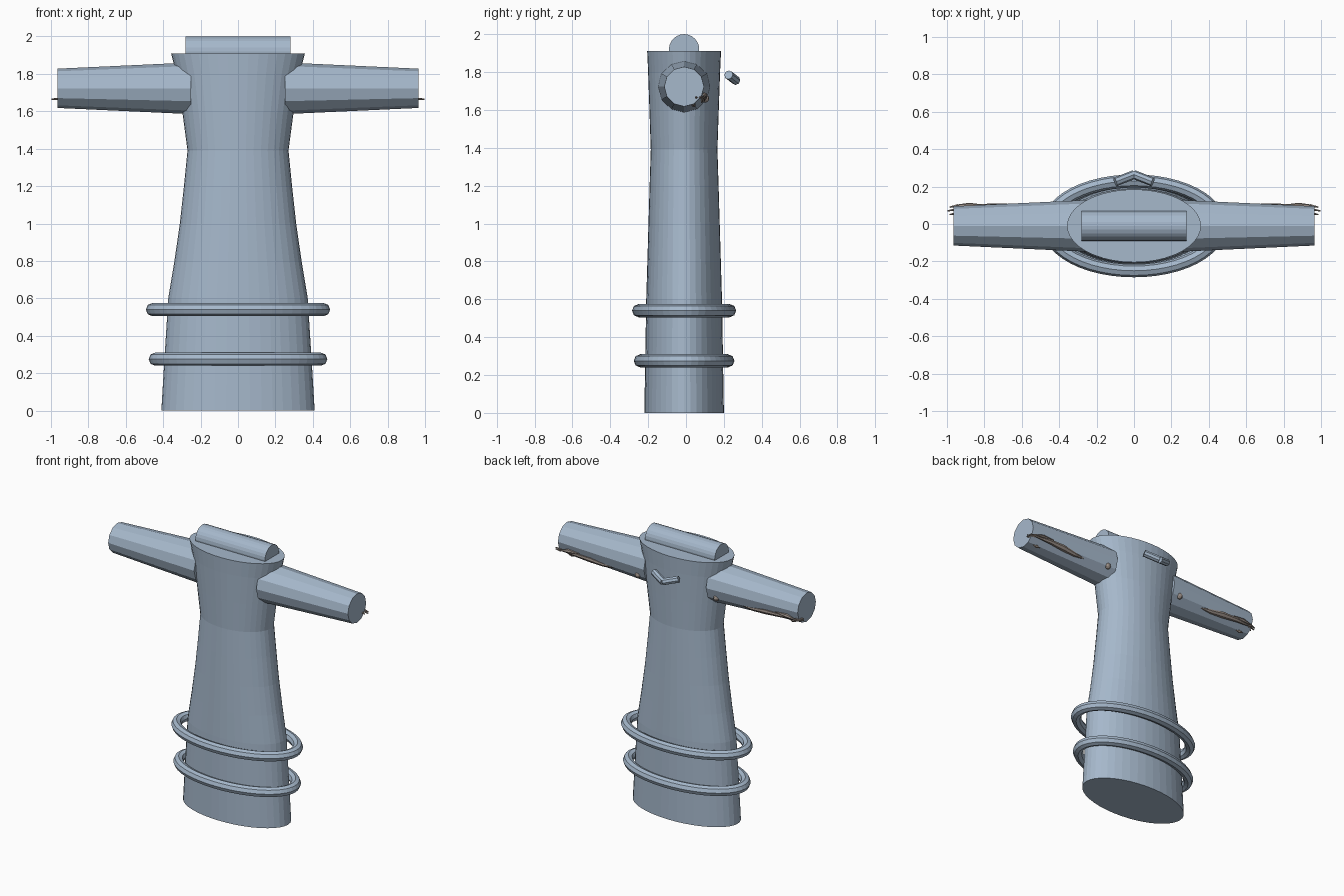
import bpy, bmesh, math
from mathutils import Vector

cube = bpy.data.objects.get("Cube")
if cube:
    bpy.data.objects.remove(cube, do_unlink=True)

CY = -0.01      # depth centre of the body
ARM_Z = 1.723   # height of the arm axis


def material(name, rgb):
    m = bpy.data.materials.new(name)
    m.use_nodes = True
    color = (*rgb, 1.0)
    m.diffuse_color = color
    m.node_tree.nodes["Principled BSDF"].inputs["Base Color"].default_value = color
    return m


BLUE = material("slate_blue", (0.38, 0.48, 0.60))
BROWN = material("warm_grey", (0.32, 0.27, 0.24))


def loft(name, rings, mat, closed=False):
    """Skin a list of equally sized point rings; cap the ends unless closed."""
    bm = bmesh.new()
    loops = [[bm.verts.new(p) for p in ring] for ring in rings]
    n = len(loops[0])
    pairs = list(zip(loops, loops[1:]))
    if closed:
        pairs.append((loops[-1], loops[0]))
    else:
        bm.faces.new(loops[0])
        bm.faces.new(loops[-1])
    for a, b in pairs:
        for i in range(n):
            j = (i + 1) % n
            bm.faces.new((a[i], a[j], b[j], b[i]))
    bmesh.ops.recalc_face_normals(bm, faces=bm.faces)
    mesh = bpy.data.meshes.new(name)
    bm.to_mesh(mesh)
    bm.free()
    mesh.materials.append(mat)
    obj = bpy.data.objects.new(name, mesh)
    bpy.context.collection.objects.link(obj)
    return obj


def circle(center, u, v, n):
    angles = [math.tau * i / n for i in range(n)]
    return [Vector(center) + Vector(u) * math.cos(a) + Vector(v) * math.sin(a) for a in angles]


def rod(name, a, b, ra, rb, n, mat):
    """Tapered straight rod between two points."""
    axis = (Vector(b) - Vector(a)).normalized()
    side = axis.cross(Vector((0, 0, 1))).normalized()
    up = side.cross(axis)
    return loft(name, [circle(a, up * ra, side * ra, n), circle(b, up * rb, side * rb, n)], mat)


def wisp(name, points, width, thick, mat):
    """Thin pointed strand following a few points."""
    rings = []
    for i, p in enumerate(points):
        s = max(0.15, math.sin(math.pi * i / (len(points) - 1)))
        rings.append(circle(p, (0, 0.57 * width * s, 0.82 * width * s),
                            (0, 0.82 * thick * s, -0.57 * thick * s), 6))
    return loft(name, rings, mat)


# Body: oval column, waisted and flared at the top (z, half width, half depth)
profile = [(0, 0.41, 0.21), (0.25, 0.395, 0.206), (0.6, 0.373, 0.2), (0.8, 0.34, 0.194),
           (1.0, 0.311, 0.188), (1.2, 0.289, 0.182), (1.39, 0.27, 0.176),
           (1.6, 0.298, 0.183), (1.8, 0.33, 0.19), (1.91, 0.358, 0.195)]
loft("body", [circle((0, CY, z), (w, 0, 0), (0, d, 0), 40) for z, w, d in profile], BLUE)

# Top bar: cylinder half sunk into the top
rod("top_bar", (-0.28, CY, 1.92), (0.28, CY, 1.92), 0.08, 0.08, 24, BLUE)


# Oval hoops around the lower body
def hoop(name, z, w, d, r):
    rings = []
    for i in range(48):
        a = math.tau * i / 48
        out = Vector((d * math.cos(a), w * math.sin(a), 0)).normalized()
        center = (w * math.cos(a), CY + d * math.sin(a), z)
        rings.append(circle(center, out * r, (0, 0, r), 8))
    loft(name, rings, BLUE, closed=True)


hoop("upper_hoop", 0.54, 0.458, 0.24, 0.035)
hoop("lower_hoop", 0.275, 0.443, 0.231, 0.035)

for s, side in ((1, "left"), (-1, "right")):
    # Arm
    rod(side + "_arm", (s * 0.25, CY, ARM_Z), (s * 0.965, CY, ARM_Z), 0.138, 0.105, 12, BLUE)
    # Back handle, one half of a chevron
    rod(side + "_back_handle", (s * 0.1, 0.225, 1.785), (0, 0.264, 1.755), 0.024, 0.024, 8, BLUE)
    # Strands along the lower rear of the arm
    wisp(side + "_long_strand", [(s * x, y, z) for x, y, z in (
        (0.5, 0.085, 1.652), (0.6, 0.09, 1.65), (0.7, 0.094, 1.66),
        (0.82, 0.096, 1.665), (0.96, 0.088, 1.665))], 0.022, 0.014, BROWN)
    wisp(side + "_short_strand", [(s * x, 0.1, z) for x, z in (
        (0.79, 1.685), (0.88, 1.68), (0.96, 1.668))], 0.012, 0.014, BROWN)
    wisp(side + "_low_strand", [(s * x, 0.04, 1.627) for x in (0.86, 0.89, 0.92)],
         0.012, 0.012, BROWN)
    for k, y in enumerate((0.06, 0.08, 0.1)):
        rod(f"{side}_strand_tip_{k}", (s * 0.94, y, 1.668), (s * (0.985 + 0.012 * (k % 2)), y - 0.01, 1.664),
            0.008, 0.004, 6, BROWN)
    # Small bead where the arm meets the body
    bpy.ops.mesh.primitive_uv_sphere_add(segments=10, ring_count=6, radius=0.022,
                                         location=(s * 0.315, 0.1, 1.66))
    bead = bpy.context.object
    bead.name = side + "_shoulder_bead"
    bead.data.materials.append(BROWN)
